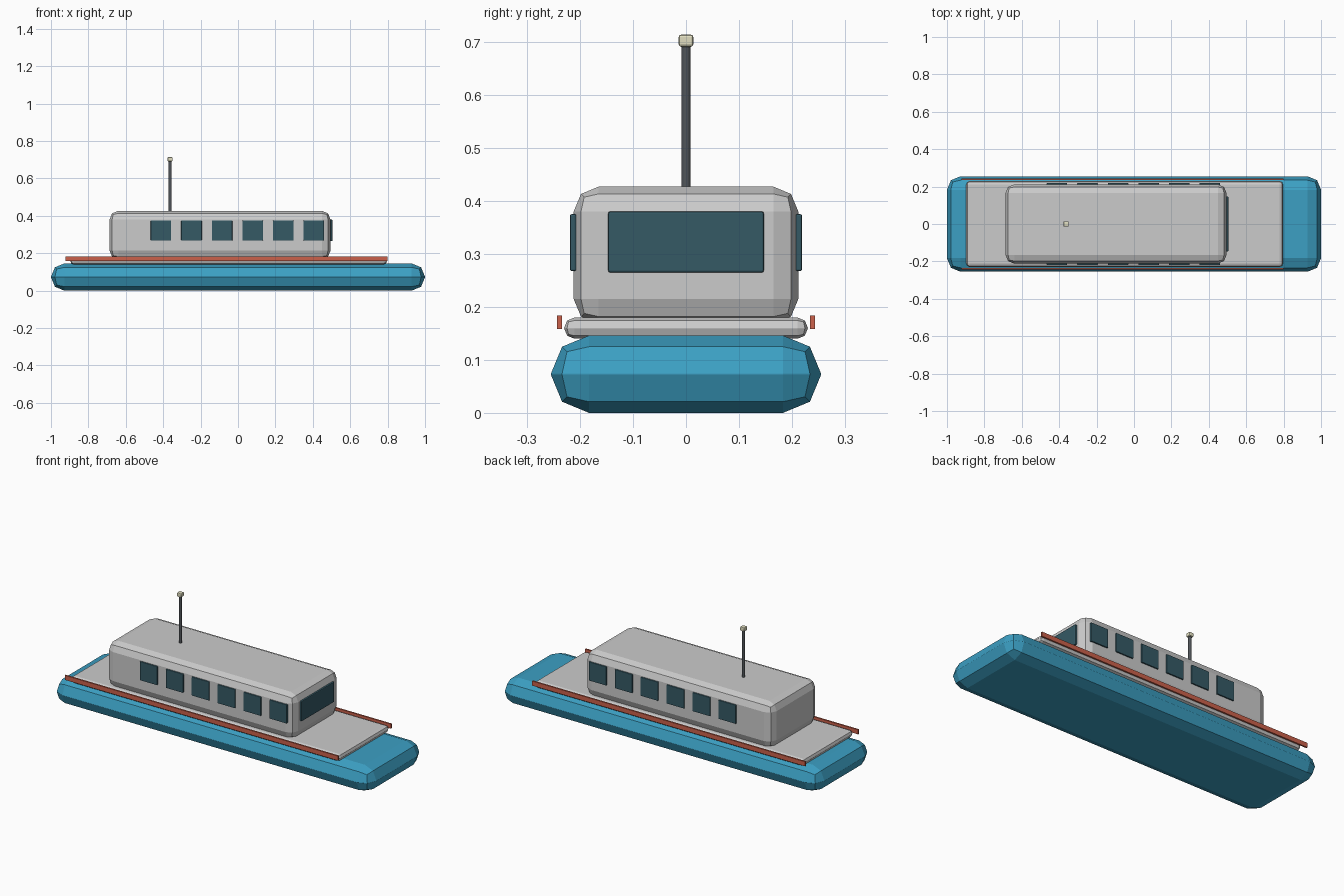
import bpy

if "Cube" in bpy.data.objects:
    bpy.data.objects.remove(bpy.data.objects["Cube"])


def material(name, rgb):
    m = bpy.data.materials.new(name)
    m.diffuse_color = (*rgb, 1)
    m.use_nodes = True
    m.node_tree.nodes["Principled BSDF"].inputs["Base Color"].default_value = m.diffuse_color
    return m


BLUE = material("hull_blue", (0.045, 0.35, 0.55))
PALE = material("pale_paint", (0.68, 0.70, 0.69))
GLASS = material("dark_glass", (0.035, 0.10, 0.13))
RED = material("rail_red", (0.60, 0.12, 0.07))
STEEL = material("dark_steel", (0.08, 0.09, 0.10))
CREAM = material("lamp_cream", (0.75, 0.73, 0.53))


def box(name, x, y, z, mat, bevel=0.0, segments=2):
    """Bevelled box from (min, max) extents on each axis."""
    spans = (x, y, z)
    bpy.ops.mesh.primitive_cube_add(size=1, location=[(a + b) / 2 for a, b in spans])
    ob = bpy.context.object
    ob.name = name
    ob.scale = [b - a for a, b in spans]
    bpy.ops.object.transform_apply(location=False, rotation=False, scale=True)
    ob.data.materials.append(mat)
    if bevel:
        mod = ob.modifiers.new("rounded_edges", 'BEVEL')
        mod.width = bevel
        mod.segments = segments
        mod.limit_method = 'NONE'
    return ob


# Hull, deck and cabin
box("hull", (-1, 1), (-0.255, 0.255), (0, 0.146), BLUE, 0.072)
box("deck", (-0.897, 0.797), (-0.23, 0.23), (0.14, 0.18), PALE, 0.0195)
box("cabin", (-0.687, 0.495), (-0.212, 0.212), (0.168, 0.427), PALE, 0.047)

# Side rails and side windows, mirrored across the centre line
for side, s in (("front", -1), ("back", 1)):
    box(side + "_rail", (-0.922, 0.80), sorted((s * 0.234, s * 0.243)),
        (0.158, 0.184), RED)
    for i in range(6):
        cx = -0.412 + i * 0.1635
        box(f"{side}_window_{i + 1}", (cx - 0.055, cx + 0.055),
            sorted((s * 0.207, s * 0.219)), (0.268, 0.375), GLASS, 0.003)

# Windscreen at the bow end of the cabin
box("windscreen", (0.489, 0.505), (-0.147, 0.147), (0.265, 0.38), GLASS, 0.004)

# Mast with lamp
bpy.ops.mesh.primitive_cylinder_add(vertices=12, radius=0.0085, depth=0.28,
                                    location=(-0.363, 0, 0.56))
mast = bpy.context.object
mast.name = "mast"
mast.data.materials.append(STEEL)
box("mast_lamp", (-0.377, -0.349), (-0.014, 0.014), (0.691, 0.714), CREAM, 0.005)
